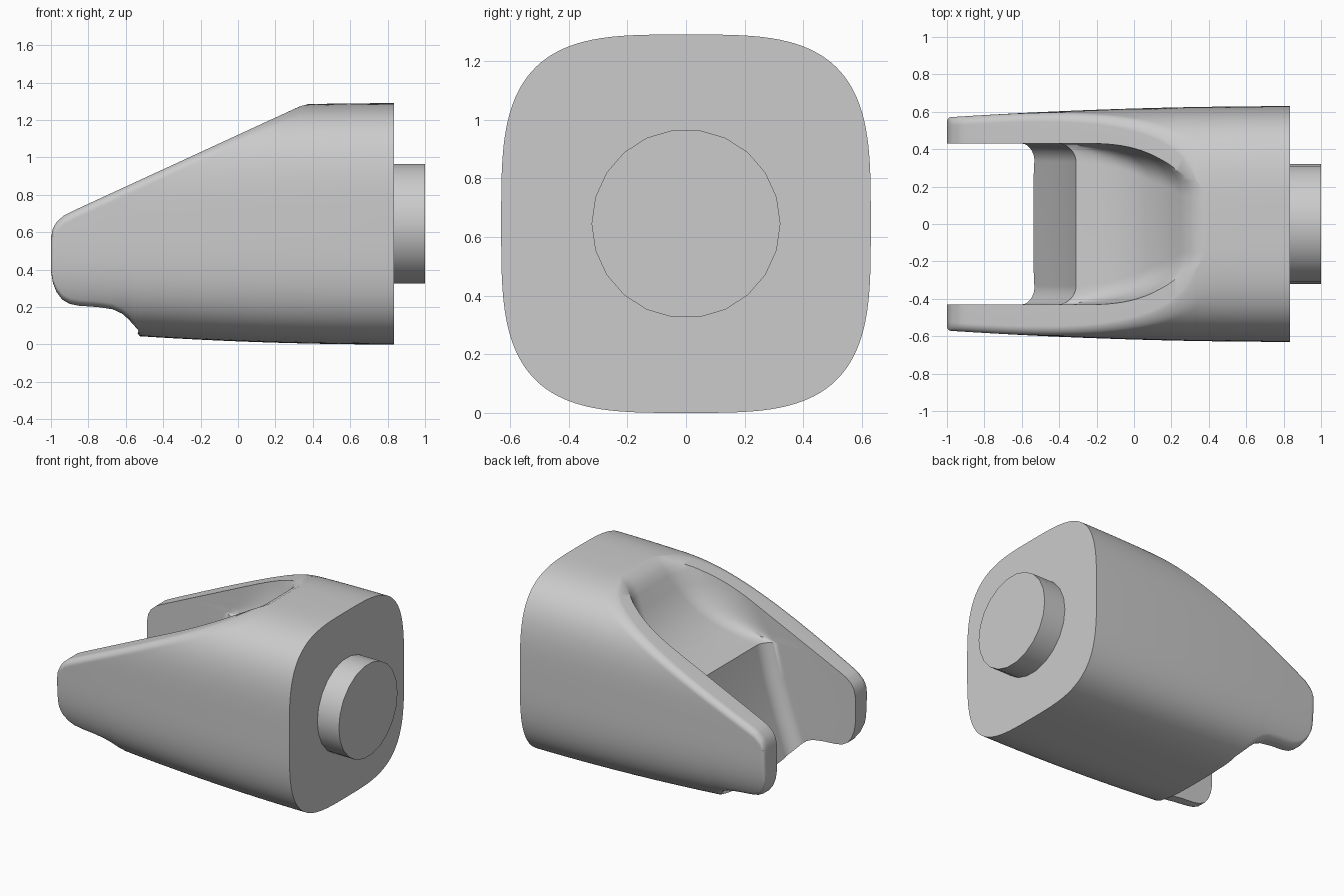
import bpy, bmesh, math

cube = bpy.data.objects.get("Cube")
if cube:
    bpy.data.objects.remove(cube, do_unlink=True)

MID = 0.645      # height of the main axis
END = 0.835      # flat end of the body
POWER = 3.5      # squareness of the body section
STEPS = 80       # points up each side of the body

grey = bpy.data.materials.new("plain_grey")
grey.use_nodes = True
COLOUR = (0.6, 0.6, 0.6, 1)
grey.diffuse_color = COLOUR
grey.node_tree.nodes["Principled BSDF"].inputs["Base Color"].default_value = COLOUR


def lerp_table(table, t):
    """Straight-line lookup in a sorted list of (key, value)."""
    if t <= table[0][0]:
        return table[0][1]
    for (a, va), (b, vb) in zip(table, table[1:]):
        if t <= b:
            return va + (vb - va) * (t - a) / (b - a)
    return table[-1][1]


def loft(name, rings):
    """Skin closed rings, counter-clockwise about the path, and cap the ends."""
    bm = bmesh.new()
    loops = [[bm.verts.new(p) for p in ring] for ring in rings]
    n = len(loops[0])
    for a, b in zip(loops, loops[1:]):
        for i in range(n):
            j = (i + 1) % n
            bm.faces.new((a[i], a[j], b[j], b[i]))
    bm.faces.new(loops[0][::-1])
    bm.faces.new(loops[-1])
    mesh = bpy.data.meshes.new(name)
    bm.to_mesh(mesh)
    bm.free()
    mesh.materials.append(grey)
    obj = bpy.data.objects.new(name, mesh)
    bpy.context.collection.objects.link(obj)
    return obj


def carve(obj, cutter):
    """Subtract the cutter, moving to the next solver if one gives nothing."""
    cut = obj.modifiers.new("slot", 'BOOLEAN')
    cut.operation = 'DIFFERENCE'
    cut.object = cutter
    for solver in ('EXACT', 'MANIFOLD', 'FLOAT'):
        cut.solver = solver
        bpy.context.view_layer.update()
        graph = bpy.context.evaluated_depsgraph_get()
        result = bpy.data.meshes.new_from_object(obj.evaluated_get(graph))
        if len(result.polygons) > STEPS:
            break
    obj.modifiers.clear()
    obj.data = result
    bpy.data.objects.remove(cutter, do_unlink=True)


def smooth(obj, degrees):
    bpy.ops.object.select_all(action='DESELECT')
    obj.select_set(True)
    bpy.context.view_layer.objects.active = obj
    bpy.ops.object.shade_smooth_by_angle(angle=math.radians(degrees))


# Side outline: sloping top, rounded tip, stepped underside
TOP = [(-1, .57), (-.99, .62), (-.97, .655), (-.93, .69), (-.88, .715),
       (-.8, .752), (.35, 1.282), (END, 1.5)]
BOTTOM = [(-1, .39), (-.99, .33), (-.97, .28), (-.94, .24), (-.9, .217),
          (-.85, .207), (-.75, .2), (-.67, .188), (-.62, .165), (-.58, .13),
          (-.55, .085), (-.525, .035), (END, -.2)]


def fillet(depth, radius):
    """Inward shift of a wall near a clipped edge."""
    t = min(max(1 - depth / radius, 0), 1)
    return radius * (1 - math.sqrt(1 - t * t))


def body_ring(x):
    taper = (END - x) / (END + 1)
    half_y = .63 - .06 * taper ** 2 - fillet(x + 1, .02)
    half_z = MID - .08 * taper ** 2
    top, bottom = lerp_table(TOP, x), lerp_table(BOTTOM, x)
    low, high = max(bottom, MID - half_z), min(top, MID + half_z)
    side = []
    for i in range(STEPS + 1):
        z = low + (high - low) * (1 - math.cos(math.pi * i / STEPS)) / 2
        t = min(abs(z - MID) / half_z, 1)
        y = half_y * (1 - t ** POWER) ** (1 / POWER)
        y -= fillet(top - z, .045) + fillet(z - bottom, .03)
        side.append((x, max(y, .004), z))
    return side + [(x, -y, z) for x, y, z in reversed(side)]


knots = {x for x, _ in TOP + BOTTOM} | {-.995, -.98}
knots |= {round(-.7 + .04 * i, 3) for i in range(38)}
body = loft("bracket_body", [body_ring(x) for x in sorted(knots)])

# Slot between the prongs, opening into a scooped hollow: (height, back)
BACK = [(-.2, -.64), (.05, -.54), (.3, -.45), (.55, -.365), (.785, -.31),
        (.805, -.2), (.84, -.1), (.89, 0), (.95, .08), (1.02, .15),
        (1.1, .205), (1.18, .25), (1.225, .28), (1.255, .315),
        (1.29, .38), (1.5, .6)]
CORNER_X = [(.785, .1), (.84, .25), (.95, .35), (1.2, .4)]
CORNER_Y = [(.785, .1), (.84, .13), (.95, .2), (1.2, .28)]


def slot_ring(z, back):
    rx, ry, half = lerp_table(CORNER_X, z), lerp_table(CORNER_Y, z), .43
    ring = [(-1.3, -half, z)]
    for side in (-1, 1):
        for i in range(17):
            a = math.pi / 2 * (i / 16 if side < 0 else 1 - i / 16)
            ring.append((back - rx + rx * math.sin(a),
                         side * (half - ry + ry * math.cos(a)), z))
    return ring + [(-1.3, half, z)]


slot = loft("slot_cutter", [slot_ring(z, b) for z, b in BACK])
slot.hide_render = True
carve(body, slot)
smooth(body, 35)

# Round mounting peg
peg = loft("mounting_peg", [
    [(x, .322 * math.cos(math.tau * i / 22),
      MID + .322 * math.sin(math.tau * i / 22)) for i in range(22)]
    for x in (END - .02, 1)])
smooth(peg, 30)
